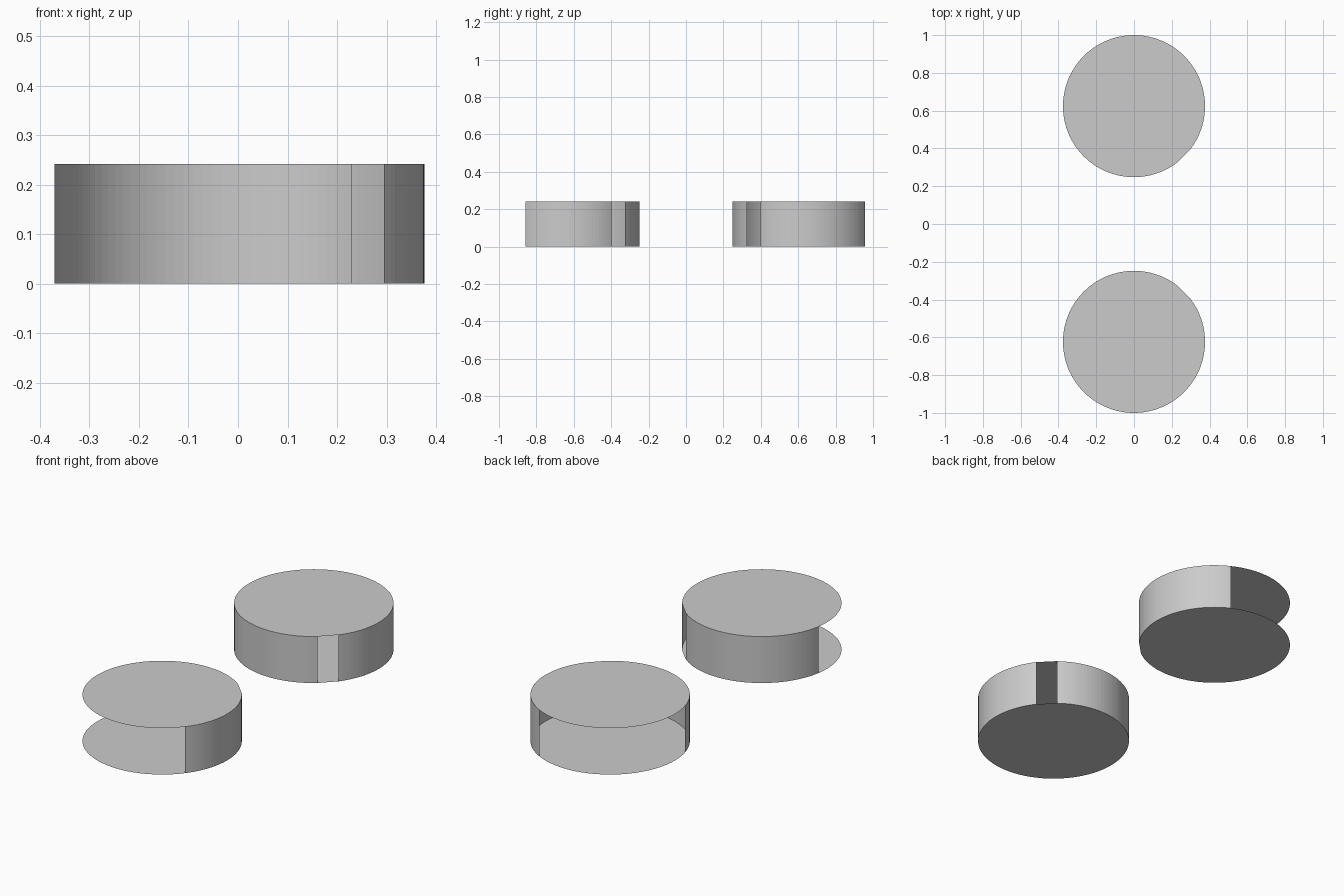
import bpy, bmesh
from math import radians, cos, sin

if "Cube" in bpy.data.objects:
    bpy.data.objects.remove(bpy.data.objects["Cube"])

R, H, CY = 0.376, 0.242, 0.624


def arc(a0, a1, cy, z, step=3.0):
    """Points on the drum circle from angle a0 to a1 (degrees)."""
    n = max(1, round((a1 - a0) / step))
    angles = [radians(a0 + (a1 - a0) * i / n) for i in range(n + 1)]
    return [(R * cos(a), cy + R * sin(a), z) for a in angles]


def make_object(name, bm):
    mesh = bpy.data.meshes.new(name)
    bm.to_mesh(mesh)
    bm.free()
    ob = bpy.data.objects.new(name, mesh)
    bpy.context.collection.objects.link(ob)


def plate(name, cy, slot, z, up):
    # round sheet with a straight chord across the narrow slot
    bm = bmesh.new()
    pts = arc(slot[1], slot[0] + 360, cy, z)
    bm.faces.new([bm.verts.new(p) for p in (pts if up else pts[::-1])])
    make_object(name, bm)


def wall(name, cy, spans):
    # thin upright curved sheets between the openings
    bm = bmesh.new()
    for a0, a1 in spans:
        low = [bm.verts.new(p) for p in arc(a0, a1, cy, 0)]
        top = [bm.verts.new(p) for p in arc(a0, a1, cy, H)]
        for i in range(len(low) - 1):
            bm.faces.new((low[i], low[i + 1], top[i + 1], top[i]))
    make_object(name, bm)


# each drum: centre, narrow slot angles, wall spans either side of the wide opening
drums = {
    "front": (-CY, (37, 52.5), [(-38.5, 37), (52.5, 170.5)]),
    "back": (CY, (-52.5, -37), [(-37, 62.5), (194.5, 307.5)]),
}
for label, (cy, slot, spans) in drums.items():
    plate(label + "_bottom_plate", cy, slot, 0, False)
    plate(label + "_top_plate", cy, slot, H, True)
    wall(label + "_curved_wall", cy, spans)
